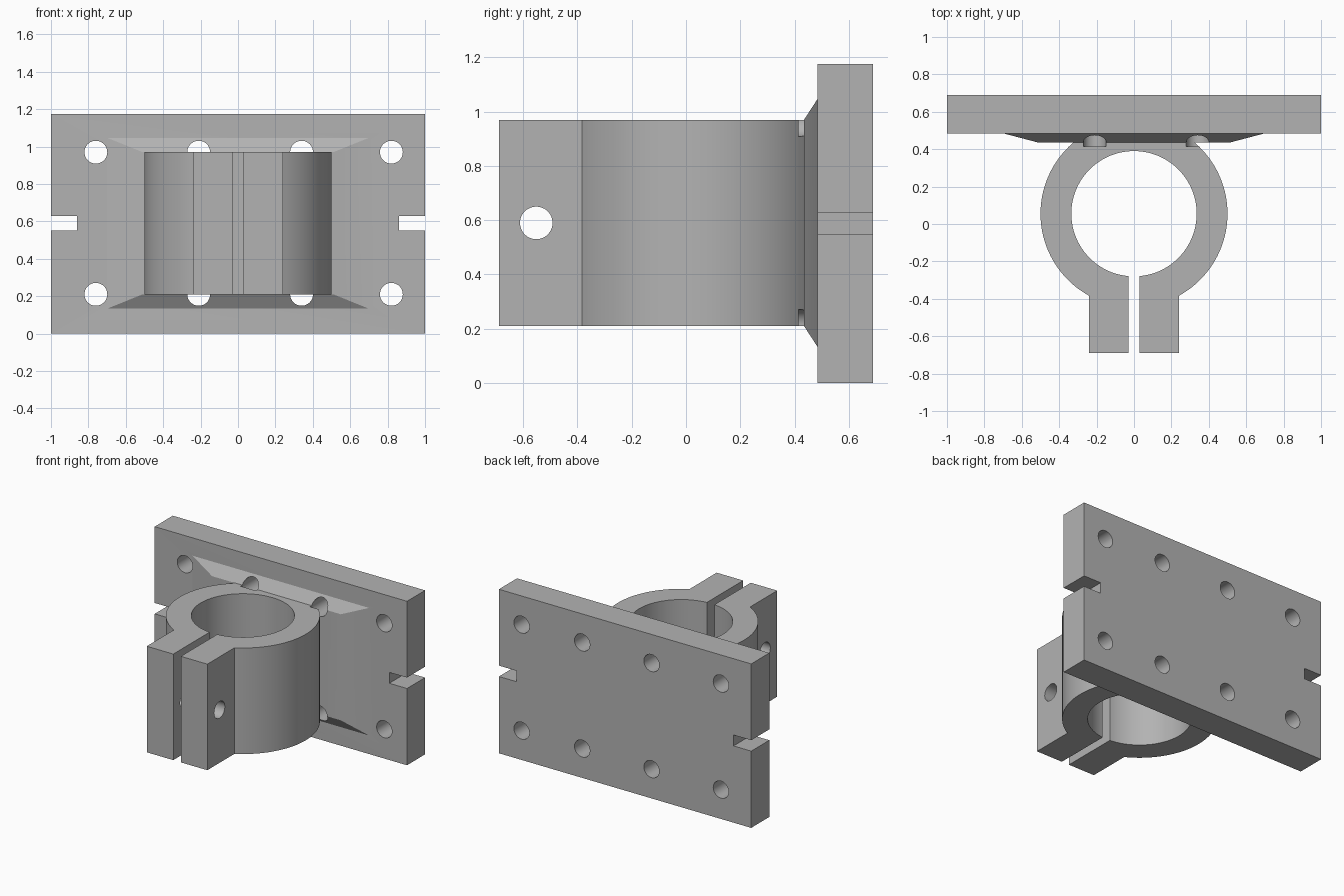
import bpy, bmesh
from math import asin, cos, sin, pi, radians
from mathutils import Matrix, Vector

if "Cube" in bpy.data.objects:
    bpy.data.objects.remove(bpy.data.objects["Cube"], do_unlink=True)

# One plain metal grey
grey = bpy.data.materials.new("metal grey")
grey.use_nodes = True
colour = (0.45, 0.45, 0.45, 1)
grey.diffuse_color = colour
grey.node_tree.nodes["Principled BSDF"].inputs["Base Color"].default_value = colour

MID_Z = 0.59          # mid height of clamp and plate
HALF_Z = 0.38         # half height of the clamp
FRONT, BACK = 0.485, 0.69   # plate faces


def finish(name, bm):
    bmesh.ops.recalc_face_normals(bm, faces=bm.faces)
    mesh = bpy.data.meshes.new(name)
    bm.to_mesh(mesh)
    bm.free()
    mesh.materials.append(grey)
    obj = bpy.data.objects.new(name, mesh)
    bpy.context.collection.objects.link(obj)
    return obj


def box(name, lo, hi):
    lo, hi = Vector(lo), Vector(hi)
    bm = bmesh.new()
    bmesh.ops.create_cube(bm, size=1)
    bmesh.ops.scale(bm, vec=hi - lo, verts=bm.verts)
    bmesh.ops.translate(bm, vec=(lo + hi) / 2, verts=bm.verts)
    return finish(name, bm)


def rod(name, centre, radius, depth, axis):
    bm = bmesh.new()
    turn = Matrix.Rotation(pi / 2, 4, "X" if axis == "Y" else "Y")
    bmesh.ops.create_cone(bm, cap_ends=True, segments=48, radius1=radius, radius2=radius,
                          depth=depth, matrix=Matrix.Translation(centre) @ turn)
    return finish(name, bm)


def combine(target, part, operation):
    mod = target.modifiers.new(part.name, "BOOLEAN")
    mod.operation, mod.solver, mod.object = operation, "EXACT", part
    part.hide_render = True
    bpy.context.view_layer.update()
    mesh = bpy.data.meshes.new_from_object(
        target.evaluated_get(bpy.context.evaluated_depsgraph_get()))
    target.modifiers.clear()
    target.data = mesh
    bpy.data.objects.remove(part, do_unlink=True)


# Split ring clamp with two ears, as one extruded outline
def clamp():
    cy, outer, inner, gap, ear, front = 0.055, 0.5, 0.335, 0.03, 0.24, -0.69

    def arc(radius, half_width, steps=96):
        start = asin(half_width / radius)
        angles = [start + (2 * pi - 2 * start) * i / steps for i in range(steps + 1)]
        return [(radius * sin(a), cy - radius * cos(a)) for a in angles]

    outline = arc(outer, ear) + [(-ear, front), (-gap, front)]
    outline += arc(inner, gap)[::-1] + [(gap, front), (ear, front)]
    bm = bmesh.new()
    face = bm.faces.new([bm.verts.new((x, y, MID_Z - HALF_Z)) for x, y in outline])
    top = bmesh.ops.extrude_face_region(bm, geom=[face])["geom"]
    bmesh.ops.translate(bm, vec=(0, 0, 2 * HALF_Z),
                        verts=[v for v in top if isinstance(v, bmesh.types.BMVert)])
    return finish("clamp", bm)


# Bevelled pad between clamp and plate, with a root buried in the plate
def pad():
    bm = bmesh.new()
    loops = []
    for y, w, h in ((0.435, 0.51, HALF_Z), (FRONT, 0.7, 0.457), (0.6, 0.7, 0.457)):
        loops.append([bm.verts.new((sx * w, y, MID_Z + sz * h))
                      for sx, sz in ((-1, -1), (1, -1), (1, 1), (-1, 1))])
    for a, b in zip(loops, loops[1:]):
        for i in range(4):
            j = (i + 1) % 4
            bm.faces.new((a[i], a[j], b[j], b[i]))
    bm.faces.new(loops[0])
    bm.faces.new(loops[-1])
    return finish("pad", bm)


bracket = box("mounting_bracket", (-1, FRONT, 0), (1, BACK, 1.175))
combine(bracket, pad(), "UNION")
combine(bracket, clamp(), "UNION")

# Bolt holes through the plate, nicking the back of the clamp
for x in (-0.76, -0.21, 0.34, 0.82):
    for z in (0.21, 0.97):
        combine(bracket, rod("bolt_hole", (x, 0.615, z), 0.061, 0.4, "Y"), "DIFFERENCE")

# Slots in the plate ends
for side in (-1, 1):
    xs = sorted((side * 0.86, side * 1.1))
    combine(bracket, box("end_slot", (xs[0], 0.4, 0.55), (xs[1], 0.8, 0.628)), "DIFFERENCE")

# Clamping screw hole through both ears
combine(bracket, rod("screw_hole", (0, -0.552, MID_Z), 0.06, 0.8, "X"), "DIFFERENCE")

# Smooth curved walls, keep edges crisp
bpy.ops.object.select_all(action="DESELECT")
bracket.select_set(True)
bpy.context.view_layer.objects.active = bracket
bpy.ops.object.shade_smooth_by_angle(angle=radians(25))
